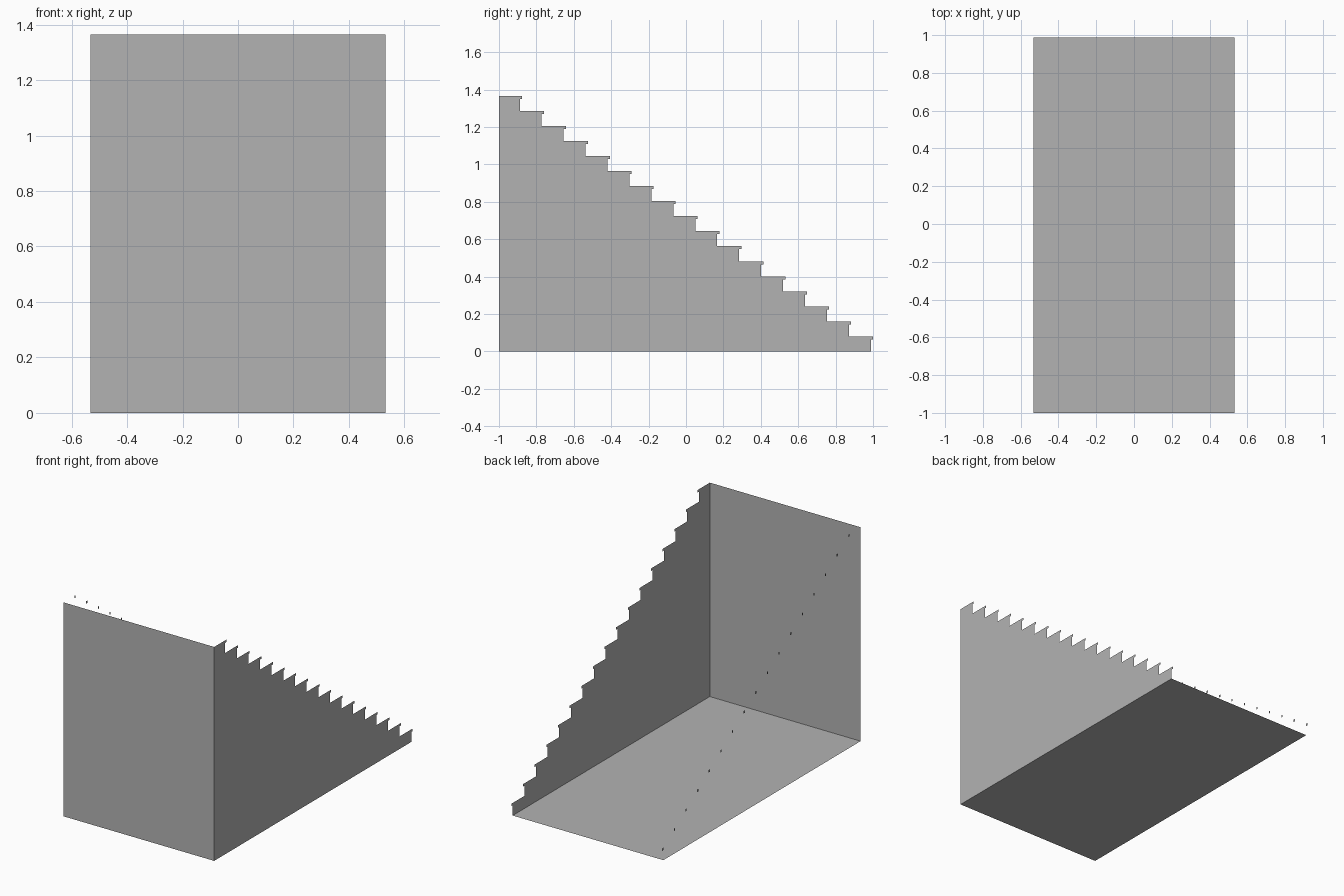
import bpy

if "Cube" in bpy.data.objects:
    bpy.data.objects.remove(bpy.data.objects["Cube"])

STEPS = 17
HALF_W = 0.532
RISE = 1.365 / STEPS
RUN = 0.1173
LIP_OUT = 0.012   # how far each nosing overhangs its riser
LIP_H = 0.016     # nosing thickness

grey = bpy.data.materials.new("plain grey")
grey.diffuse_color = (0.45, 0.45, 0.45, 1)
grey.use_nodes = True
grey.node_tree.nodes["Principled BSDF"].inputs["Base Color"].default_value = grey.diffuse_color


def panel(name, verts, faces):
    mesh = bpy.data.meshes.new(name)
    mesh.from_pydata(verts, [], faces)
    mesh.materials.append(grey)
    mesh.update()
    obj = bpy.data.objects.new(name, mesh)
    bpy.context.collection.objects.link(obj)
    return obj


# stair outline in (y, z), from the lowest step up to the top landing
outline = [(-1, 0)]
nosings = []
for i in range(STEPS):
    tip = 1 - i * RUN
    riser = tip - LIP_OUT
    top = (i + 1) * RISE
    lip = [(riser, top - LIP_H), (tip, top - LIP_H), (tip, top)]
    outline += [(riser, i * RISE)] + lip
    nosings.append(lip + [(riser, top)])
outline.append((-1, STEPS * RISE))

# stepped side wall
panel("side_wall", [(HALF_W, y, z) for y, z in outline], [range(len(outline))])

# tall end wall
top = STEPS * RISE
panel("end_wall", [(-HALF_W, -1, 0), (HALF_W, -1, 0), (HALF_W, -1, top), (-HALF_W, -1, top)],
      [(0, 1, 2, 3)])

# base
end = 1 - LIP_OUT
panel("base", [(-HALF_W, -1, 0), (-HALF_W, end, 0), (HALF_W, end, 0), (HALF_W, -1, 0)],
      [(0, 1, 2, 3)])

# small nosing end caps on the open side
caps = [(-HALF_W, y, z) for n in nosings for y, z in n]
panel("nosing_caps", caps, [range(i * 4 + 3, i * 4 - 1, -1) for i in range(STEPS)])
